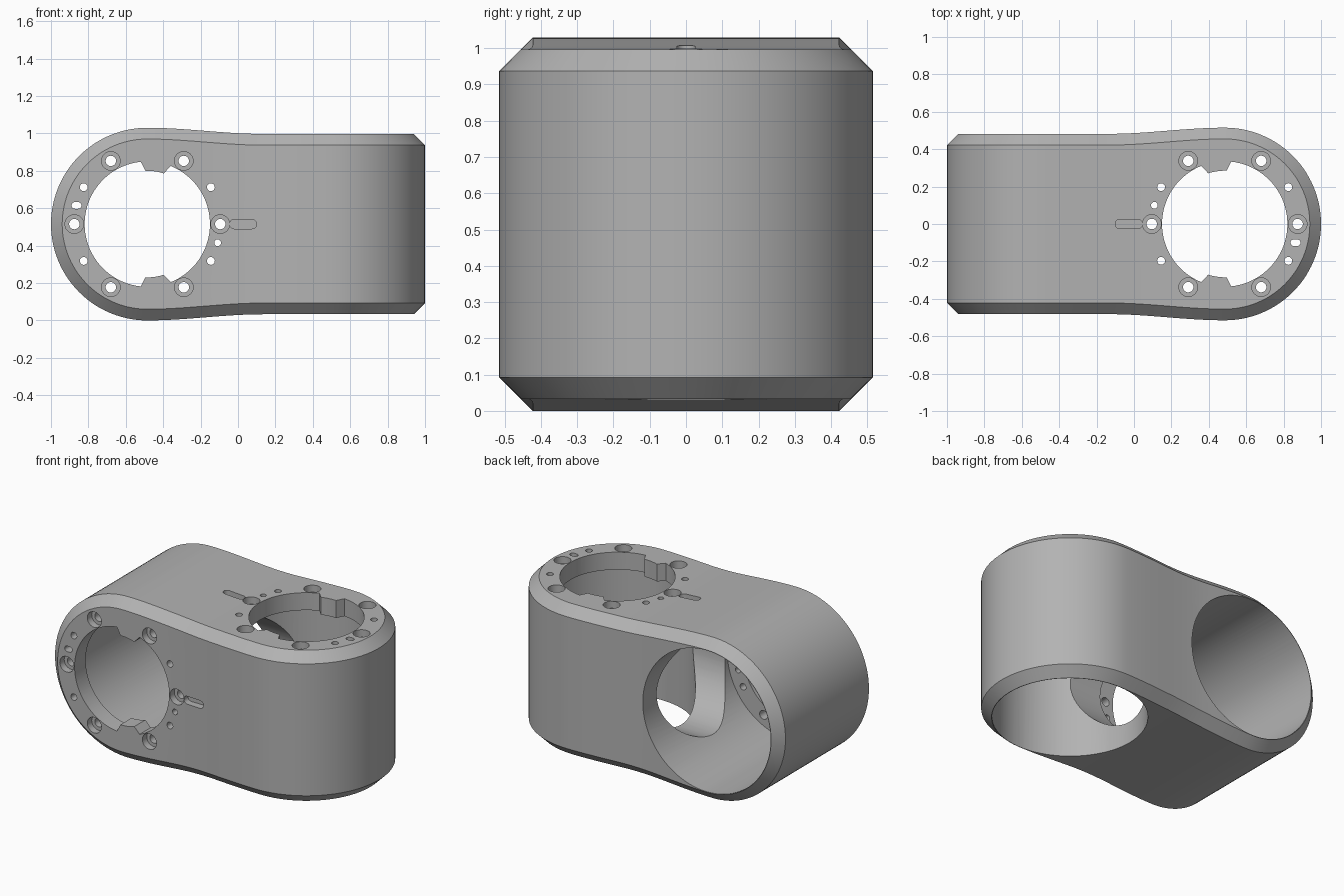
import bpy, bmesh, math
from mathutils import Matrix, Vector

if "Cube" in bpy.data.objects:
    bpy.data.objects.remove(bpy.data.objects["Cube"], do_unlink=True)

R, AXIS, FLAT, CHAMFER, MID = 0.515, 0.485, 0.482, 0.06, 0.515
PLATE_OUT, PLATE_IN = 0.482, 0.37


def half_height(x):
    """Outer profile: round end on -x, easing into a slimmer flat end."""
    if x < -AXIS:
        return math.sqrt(max(0.0, R * R - (x + AXIS) ** 2))
    t = min(1.0, (x + AXIS) / 0.62)
    return R + (FLAT - R) * t * t * (3 - 2 * t)


def normal(x):
    if x < -AXIS:
        return (x + AXIS) / R, half_height(x) / R
    e = 0.001
    slope = (half_height(x + e) - half_height(x)) / e
    n = Vector((-slope, 1)).normalized()
    return n.x, n.y


def half_width(x):
    return half_height(-x)


def make_object(name, bm):
    bmesh.ops.recalc_face_normals(bm, faces=bm.faces)
    mesh = bpy.data.meshes.new(name)
    bm.to_mesh(mesh)
    bm.free()
    obj = bpy.data.objects.new(name, mesh)
    bpy.context.collection.objects.link(obj)
    return obj


# Body: chamfered rectangular sections whose height and width vary along x
steps = 28
quarter = [-AXIS - R * math.cos(i / steps * math.pi / 2) for i in range(steps)]
middle = [-AXIS + 2 * AXIS * i / 30 for i in range(31)]
stations = quarter + middle + [-x for x in reversed(quarter)]
bm = bmesh.new()
rings = []
for x in stations:
    top_nx, top_nz = normal(x)
    m_nx, side_ny = normal(-x)
    xa, xb = x + CHAMFER * m_nx, x - CHAMFER * top_nx
    ya, za = half_width(x) - CHAMFER * side_ny, half_height(xa)
    yb, zb = half_width(xb), half_height(x) - CHAMFER * top_nz
    section = [(xa, ya, za), (xa, -ya, za), (xb, -yb, zb), (xb, -yb, -zb),
               (xa, -ya, -za), (xa, ya, -za), (xb, yb, -zb), (xb, yb, zb)]
    rings.append([bm.verts.new((p[0], p[1], p[2] + MID)) for p in section])
for a, b in zip(rings, rings[1:]):
    for i in range(8):
        j = (i + 1) % 8
        bm.faces.new((a[i], a[j], b[j], b[i]))
bmesh.ops.remove_doubles(bm, verts=bm.verts, dist=0.0001)
body = make_object("joint_housing", bm)


# Local frames: u toward the middle, v across, third axis out of the plate
def frame(u, v, out, origin):
    m = Matrix((u, v, out)).transposed().to_4x4()
    m.translation = origin
    return m


FRONT = frame((1, 0, 0), (0, 0, 1), (0, -1, 0), (-AXIS, 0, MID))
TOP = frame((-1, 0, 0), (0, -1, 0), (0, 0, 1), (AXIS, 0, MID))
ACROSS = frame((0, 1, 0), (0, 0, 1), (1, 0, 0), (0, 0, MID))


def prism(bm, m, points, low, high):
    a = [bm.verts.new(m @ Vector((u, v, low))) for u, v in points]
    b = [bm.verts.new(m @ Vector((u, v, high))) for u, v in points]
    bm.faces.new(a[::-1])
    bm.faces.new(b)
    for i in range(len(a)):
        j = (i + 1) % len(a)
        bm.faces.new((a[i], a[j], b[j], b[i]))


def circle(r, n=24, u=0, v=0):
    return [(u + r * math.cos(2 * math.pi * i / n), v + r * math.sin(2 * math.pi * i / n))
            for i in range(n)]


def pill(u0, u1, v, r):
    return [(p + (u1 - r if i < 12 else u0 + r), q + v)
            for i, (p, q) in enumerate((r * math.sin(math.pi * k / 11 + s), -r * math.cos(math.pi * k / 11 + s))
                                       for s in (0, math.pi) for k in range(12))]


def cut(build):
    bm = bmesh.new()
    build(bm)
    cutter = make_object("cutter", bm)
    cutter.hide_render = True
    mod = body.modifiers.new("cut", 'BOOLEAN')
    mod.operation, mod.solver, mod.object = 'DIFFERENCE', 'EXACT', cutter
    bpy.context.view_layer.objects.active = body
    bpy.ops.object.modifier_apply(modifier=mod.name)
    bpy.data.objects.remove(cutter, do_unlink=True)


# Plate opening with two locating tabs
def opening_outline():
    points = []
    for deg in range(0, 360, 4):
        inside = 72 <= min(deg, 360 - deg) <= 92
        r = 0.285 if inside else 0.335
        points.append((r * math.cos(math.radians(deg)), r * math.sin(math.radians(deg))))
    return points


screws = [(0.39 * math.cos(k * math.pi / 3), 0.39 * math.sin(k * math.pi / 3)) for k in range(6)]
pins = [(su * 0.34, sv * 0.197, 0.021) for su in (-1, 1) for sv in (-1, 1)] + [(0.376, -0.1, 0.018)]


def through_holes(m):
    def build(bm):
        low, high = PLATE_IN - 0.03, PLATE_OUT + 0.1
        prism(bm, m, opening_outline(), low, high)
        for u, v in screws:
            prism(bm, m, circle(0.028, 20, u, v), low, high)
        for u, v, r in pins:
            prism(bm, m, circle(r, 16, u, v), low, high)
        prism(bm, m, pill(-0.405, -0.352, 0.1, 0.018), low, high)
    return build


def shallow_pockets(m):
    def build(bm):
        for u, v in screws:
            prism(bm, m, circle(0.05, 24, u, v), PLATE_OUT - 0.045, PLATE_OUT + 0.1)
        prism(bm, m, pill(0.44, 0.585, 0, 0.025), PLATE_OUT - 0.04, PLATE_OUT + 0.1)
    return build


# Two large bores, the passage joining them, then the plate details
for m in (FRONT, TOP):
    cut(lambda bm: prism(bm, m, circle(0.452, 96), -0.7, PLATE_IN))
cut(lambda bm: prism(bm, ACROSS, circle(0.345, 64), -0.25, 0.25))
for m in (FRONT, TOP):
    cut(through_holes(m))
    cut(shallow_pockets(m))

# Grey finish
grey = bpy.data.materials.new("grey_metal")
grey.use_nodes = True
colour = (0.45, 0.45, 0.45, 1)
grey.diffuse_color = colour
grey.node_tree.nodes["Principled BSDF"].inputs["Base Color"].default_value = colour
body.data.materials.clear()
body.data.materials.append(grey)
for p in body.data.polygons:
    p.material_index = 0

bpy.ops.object.select_all(action='DESELECT')
body.select_set(True)
bpy.context.view_layer.objects.active = body
bpy.ops.object.shade_smooth_by_angle(angle=math.radians(25))
